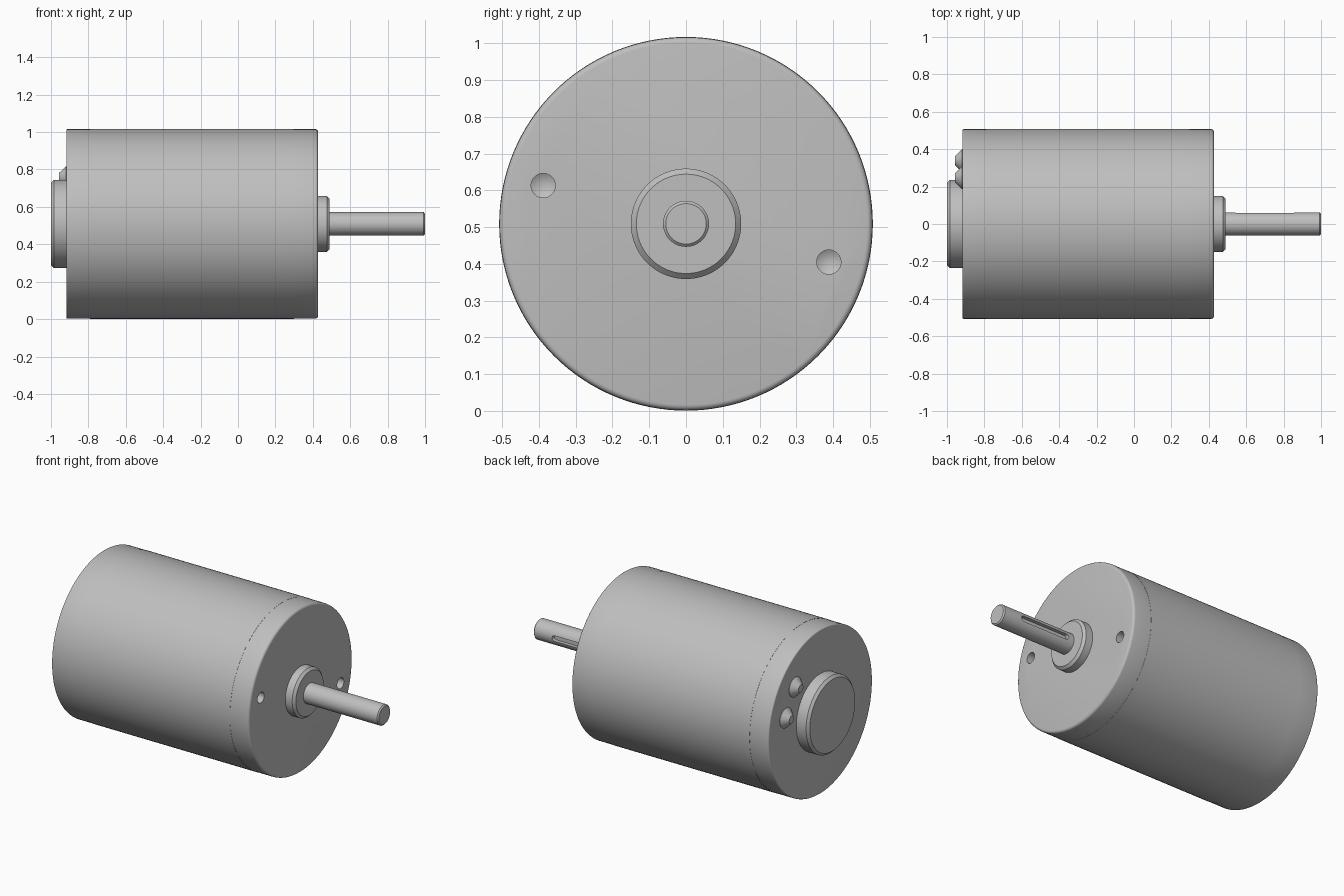
import bpy, bmesh, math
from mathutils import Matrix, Vector

cube = bpy.data.objects.get("Cube")
if cube:
    bpy.data.objects.remove(cube, do_unlink=True)

AXIS_Z = 0.509  # height of the motor axis

# Single metal colour
metal = bpy.data.materials.new("brushed_grey")
metal.use_nodes = True
GREY = (0.52, 0.52, 0.52, 1.0)
metal.diffuse_color = GREY
metal.node_tree.nodes["Principled BSDF"].inputs["Base Color"].default_value = GREY


def add_object(name, bm):
    bmesh.ops.recalc_face_normals(bm, faces=bm.faces)
    mesh = bpy.data.meshes.new(name)
    bm.to_mesh(mesh)
    bm.free()
    mesh.materials.append(metal)
    obj = bpy.data.objects.new(name, mesh)
    bpy.context.collection.objects.link(obj)
    return obj


def turned(name, profile, y=0.0, z=0.0, sides=96):
    """Solid turned about the x direction from (x, radius) points."""
    bm = bmesh.new()
    rings = []
    for x, r in profile:
        if r == 0:
            rings.append([bm.verts.new((x, y, AXIS_Z + z))] * sides)
        else:
            angles = [2 * math.pi * i / sides for i in range(sides)]
            rings.append([bm.verts.new((x, y + r * math.cos(a), AXIS_Z + z + r * math.sin(a)))
                          for a in angles])
    for a, b in zip(rings, rings[1:]):
        for i in range(sides):
            j = (i + 1) % sides
            quad = list(dict.fromkeys((a[i], a[j], b[j], b[i])))
            bm.faces.new(quad)
    for ring in (rings[0], rings[-1]):
        if ring[0] is not ring[1]:
            bm.faces.new(ring)
    return add_object(name, bm)


def select_only(obj):
    bpy.ops.object.select_all(action='DESELECT')
    obj.select_set(True)
    bpy.context.view_layer.objects.active = obj


def cut(obj, cutter):
    mod = obj.modifiers.new("cut", 'BOOLEAN')
    mod.operation = 'DIFFERENCE'
    mod.solver = 'EXACT'
    mod.object = cutter
    select_only(obj)
    bpy.ops.object.modifier_apply(modifier=mod.name)
    bpy.data.objects.remove(cutter, do_unlink=True)


def rounded_end(x, r, size, direction, steps=4):
    """Quarter-round edge, running from the side wall to the end face at x."""
    points = []
    for i in range(steps + 1):
        a = math.pi / 2 * i / steps
        points.append((x - direction * size * (1 - math.sin(a)), r - size * (1 - math.cos(a))))
    return points


# Housing: sleeve and two rounded end covers
parts = []
parts.append(turned("housing_sleeve", [(-0.79, 0.508), (0.30, 0.508)], sides=128))
front_cover = turned("front_cover", [(0.30, 0.507)] + rounded_end(0.428, 0.507, 0.015, 1), sides=128)
parts.append(front_cover)
parts.append(turned("rear_cover", [(-0.79, 0.507)] + rounded_end(-0.918, 0.507, 0.008, -1), sides=128))

# Two drilled mounting holes with conical bottoms
for side in (1, -1):
    a = math.radians(-15)
    drill = turned("hole_cutter", [(0.46, 0.033), (0.35, 0.033), (0.33, 0.0)],
                   side * 0.402 * math.cos(a), side * 0.402 * math.sin(a), 32)
    cut(front_cover, drill)

# Front boss and rear bearing cap, both chamfered
parts.append(turned("front_boss", [(0.425, 0.15), (0.475, 0.15), (0.49, 0.135)]))
parts.append(turned("rear_bearing_cap", [(-0.915, 0.236), (-0.985, 0.236), (-1.0, 0.221)]))

# Output shaft with chamfered tip
shaft = turned("output_shaft", [(0.45, 0.0625), (0.993, 0.0625), (1.0, 0.055)], sides=64)
parts.append(shaft)

# Round-ended keyway along the back of the shaft
bm = bmesh.new()
outline = []
for cx, start in ((0.855, -90), (0.545, 90)):
    for i in range(9):
        a = math.radians(start + 180 * i / 8)
        outline.append((cx + 0.017 * math.cos(a), AXIS_Z + 0.017 * math.sin(a)))
base = bm.faces.new([bm.verts.new((x, 0.038, z)) for x, z in outline])
top = bmesh.ops.extrude_face_region(bm, geom=[base])["geom"]
bmesh.ops.translate(bm, vec=(0, 0.06, 0), verts=[v for v in top if isinstance(v, bmesh.types.BMVert)])
cut(shaft, add_object("keyway_cutter", bm))

# Two tapered terminals on the rear cover
for name, degrees in (("upper_terminal", 45), ("lower_terminal", 15)):
    a = math.radians(degrees)
    parts.append(turned(name, [(-0.915, 0.06), (-0.92, 0.06), (-0.958, 0.024)],
                        0.35 * math.cos(a), 0.35 * math.sin(a), 32))

for obj in parts:
    select_only(obj)
    bpy.ops.object.shade_smooth_by_angle(angle=math.radians(30))
